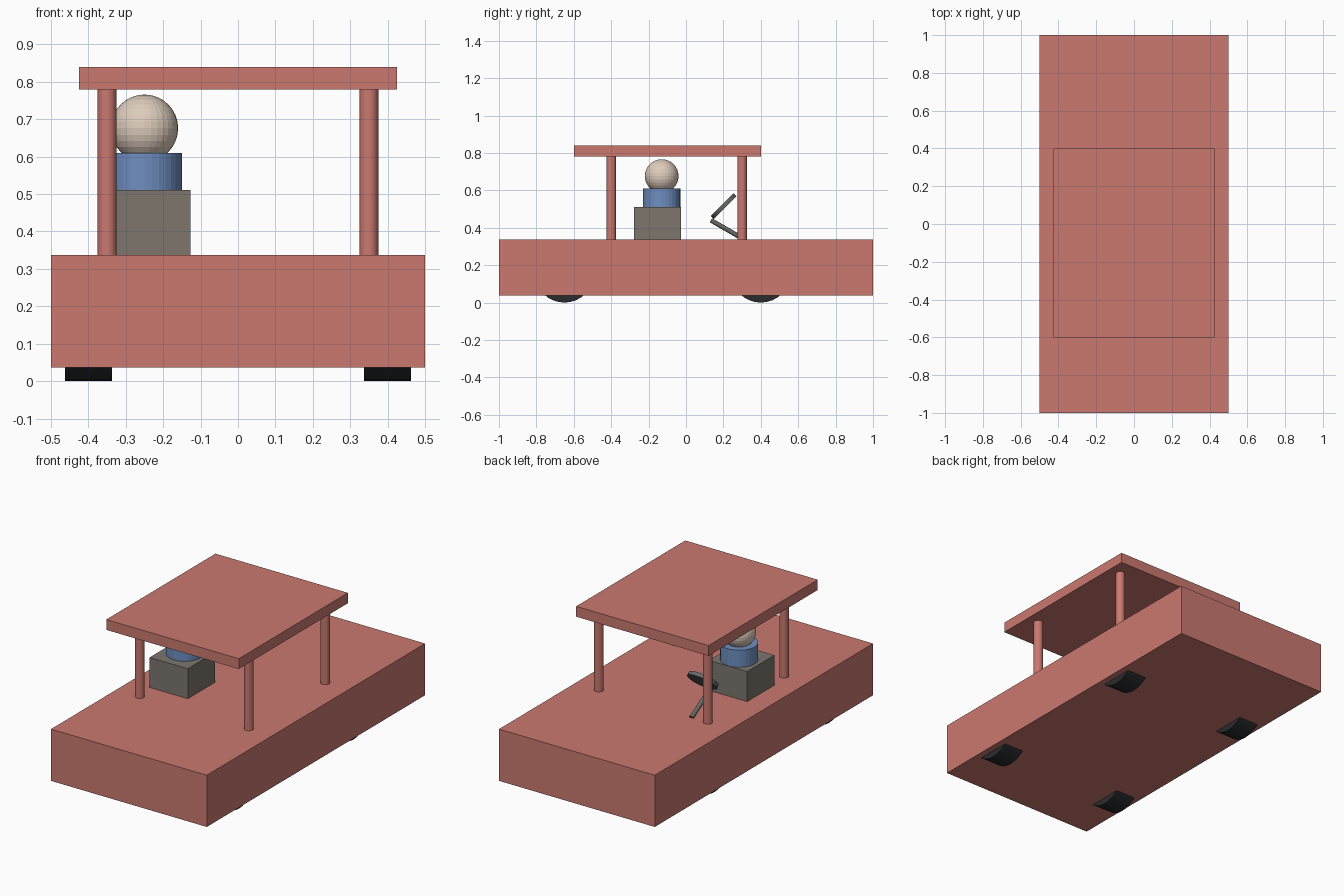
import bpy
from math import radians, pi

default = bpy.data.objects.get("Cube")
if default:
    bpy.data.objects.remove(default, do_unlink=True)


def material(name, rgb):
    mat = bpy.data.materials.new(name)
    mat.use_nodes = True
    mat.diffuse_color = (*rgb, 1)
    mat.node_tree.nodes["Principled BSDF"].inputs["Base Color"].default_value = (*rgb, 1)
    return mat


RED = material("soft red", (0.59, 0.19, 0.16))
GREY = material("warm grey", (0.205, 0.18, 0.155))
METAL = material("dark metal grey", (0.13, 0.14, 0.125))
BLACK = material("tyre black", (0.022, 0.024, 0.027))
BLUE = material("shirt blue", (0.16, 0.27, 0.53))
SKIN = material("skin", (0.72, 0.60, 0.50))


def finish(name, mat):
    obj = bpy.context.object
    obj.name = name
    obj.data.materials.append(mat)
    return obj


def box(name, size, loc, mat):
    bpy.ops.mesh.primitive_cube_add(size=1, location=loc)
    obj = finish(name, mat)
    obj.scale = size
    bpy.ops.object.transform_apply(location=False, rotation=False, scale=True)
    return obj


def cylinder(name, radius, depth, loc, mat, rot=(0, 0, 0)):
    bpy.ops.mesh.primitive_cylinder_add(
        vertices=32, radius=radius, depth=depth, location=loc, rotation=rot)
    return finish(name, mat)


# Body slab and roof
box("body", (1, 2, 0.3), (0, 0, 0.187), RED)
box("roof", (0.85, 1, 0.06), (0, -0.1, 0.81), RED)

# Roof posts and wheels on both sides
for side, sx in (("right", -1), ("left", 1)):
    for end, post_y, wheel_y in (("front", -0.4, -0.65), ("rear", 0.3, 0.4)):
        cylinder(f"{end}_{side}_post", 0.025, 0.445, (sx * 0.35, post_y, 0.5585), RED)
        cylinder(f"{end}_{side}_wheel", 0.16, 0.125, (sx * 0.4, wheel_y, 0.16),
                 BLACK, (0, pi / 2, 0))

# Seat and driver
DRIVER_X, DRIVER_Y = -0.25, -0.13
box("seat", (0.245, 0.25, 0.175), (DRIVER_X, -0.153, 0.4235), GREY)
cylinder("driver_torso", 0.1, 0.1, (DRIVER_X, DRIVER_Y, 0.56), BLUE)
bpy.ops.mesh.primitive_uv_sphere_add(
    segments=32, ring_count=16, radius=0.09, location=(DRIVER_X, DRIVER_Y, 0.676))
finish("driver_head", SKIN)

# Steering column and wheel
cylinder("steering_column", 0.0125, 0.2, (DRIVER_X, 0.22, 0.39), METAL, (radians(60), 0, 0))
cylinder("steering_wheel", 0.086, 0.022, (DRIVER_X, 0.202, 0.516), METAL, (radians(45), 0, 0))
